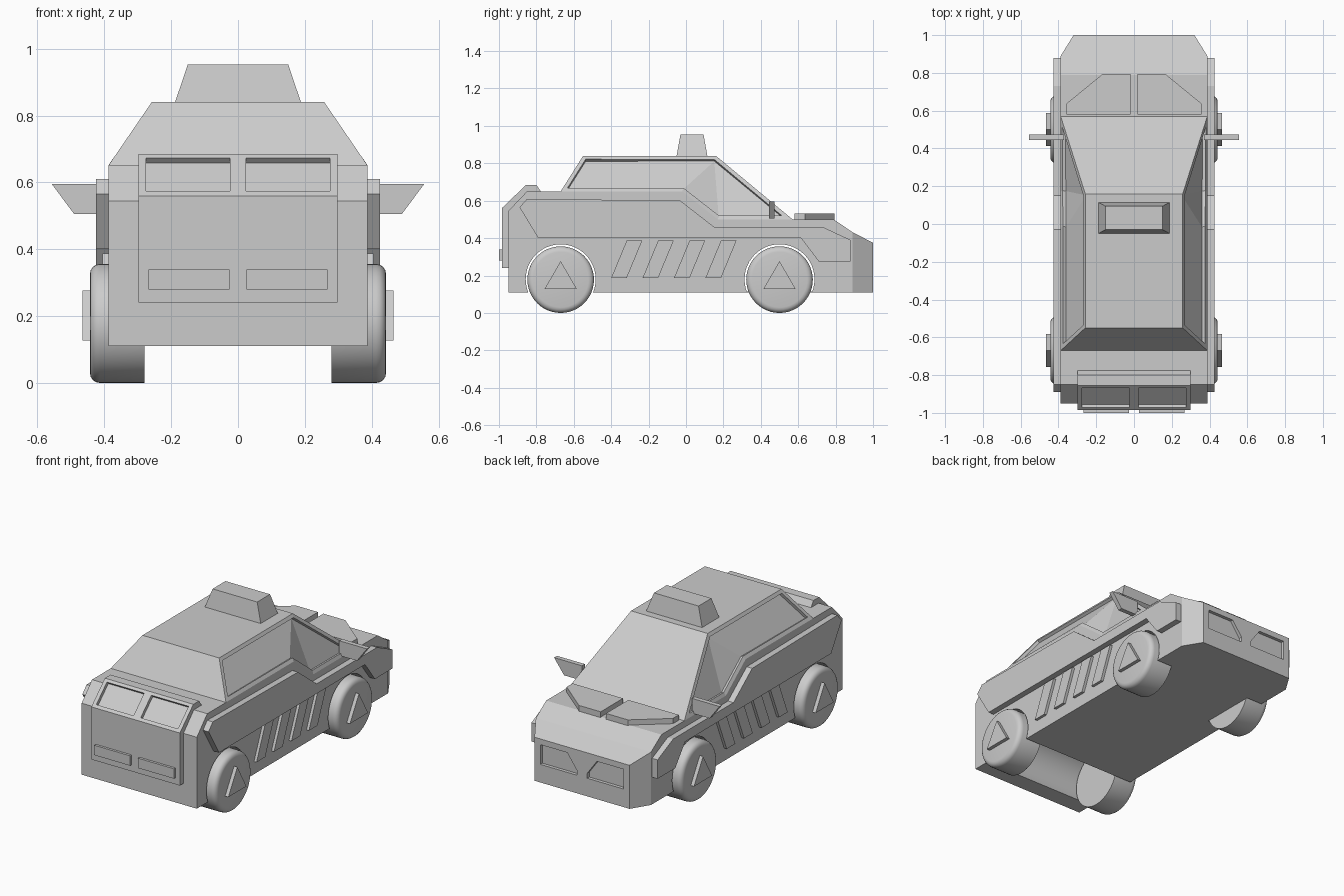
import bpy, bmesh, math
from mathutils import Matrix, Vector

if "Cube" in bpy.data.objects:
    bpy.data.objects.remove(bpy.data.objects["Cube"])


def finish(name, bm, mirror=False, smooth=False):
    bmesh.ops.recalc_face_normals(bm, faces=bm.faces[:])
    me = bpy.data.meshes.new(name)
    bm.to_mesh(me)
    bm.free()
    ob = bpy.data.objects.new(name, me)
    bpy.context.collection.objects.link(ob)
    bpy.ops.object.select_all(action='DESELECT')
    bpy.context.view_layer.objects.active = ob
    ob.select_set(True)
    if mirror:
        ob.modifiers.new("Mirror", 'MIRROR')
        bpy.ops.object.modifier_apply(modifier="Mirror")
    if smooth:
        bpy.ops.object.shade_smooth_by_angle(angle=math.radians(35))
    return ob


def prism(name, pts, axis, a, b, mirror=False):
    """Extrude a 2D outline along an axis from a to b."""
    def place(p, t):
        return {'x': (t, p[0], p[1]), 'y': (p[0], t, p[1]), 'z': (p[0], p[1], t)}[axis]
    bm = bmesh.new()
    lo = [bm.verts.new(place(p, a)) for p in pts]
    hi = [bm.verts.new(place(p, b)) for p in pts]
    bm.faces.new(lo)
    bm.faces.new(hi)
    for i in range(len(pts)):
        j = (i + 1) % len(pts)
        bm.faces.new((lo[i], lo[j], hi[j], hi[i]))
    return finish(name, bm, mirror)


def rect(x0, x1, y0, y1):
    return [(x0, y0), (x1, y0), (x1, y1), (x0, y1)]


def cylinder(name, y, z, r, x0, x1, bevel=0, mirror=False):
    bm = bmesh.new()
    mat = Matrix.Translation(((x0 + x1) / 2, y, z)) @ Matrix.Rotation(math.pi / 2, 4, 'Y')
    bmesh.ops.create_cone(bm, cap_ends=True, segments=48, radius1=r, radius2=r,
                          depth=x1 - x0, matrix=mat)
    if bevel:
        rim = [e for e in bm.edges if all(abs(v.co.x - x1) < 1e-4 for v in e.verts)]
        bmesh.ops.bevel(bm, geom=rim, offset=bevel, segments=4, profile=0.5, affect='EDGES')
    return finish(name, bm, mirror, smooth=True)


def cut(ob, cutter):
    cutter.hide_render = True
    mod = ob.modifiers.new("Cut", 'BOOLEAN')
    mod.operation = 'DIFFERENCE'
    mod.solver = 'EXACT'
    mod.object = cutter
    bpy.context.view_layer.objects.active = ob
    bpy.ops.object.modifier_apply(modifier="Cut")
    bpy.data.objects.remove(cutter)


# Body shell with cabin: one side's points (x, y, z), mirrored to the other side
W, R = 0.388, 0.258
P = {
    'rb': (W, -.95, .11), 'fb': (W, .89, .11), 'nb': (.32, 1, .11), 'nt': (.32, 1, .375),
    'ft': (W, .89, .432), 'h1': (W, .79, .5), 'D': (W, .57, .5), 'C': (W, .17, .5),
    'B': (W, -.02, .65), 'A': (W, -.67, .65), 'r1': (W, -.85, .65), 'r2': (W, -.95, .545),
    'R1': (R, -.55, .84), 'R2': (R, .16, .84),
}
bm = bmesh.new()
right = {k: bm.verts.new(p) for k, p in P.items()}
left = {k: bm.verts.new((-p[0], p[1], p[2])) for k, p in P.items()}
windows = []
for s in (right, left):
    bm.faces.new([s[k] for k in 'rb fb ft h1 D C B A r1 r2'.split()])
    bm.faces.new([s[k] for k in 'fb nb nt ft'.split()])
    windows.append([bm.faces.new([s[k] for k in keys.split()])
                    for keys in ('A B R2 R1', 'B C R2', 'C D R2')])
chain = 'rb fb nb nt ft h1 D R2 R1 A r1 r2'.split()
for a, b in zip(chain, chain[1:] + chain[:1]):
    bm.faces.new((right[a], right[b], left[b], left[a]))
bmesh.ops.recalc_face_normals(bm, faces=bm.faces[:])
# Recessed side windows
for fs in windows:
    bmesh.ops.inset_region(bm, faces=fs, thickness=0.022, depth=0, use_even_offset=True)
    bmesh.ops.inset_region(bm, faces=fs, thickness=0.001, depth=-0.018, use_even_offset=True)
body = finish("car_body", bm)

# Wheels, arches and triangular hubs
WZ, WR = 0.178, 0.178
for label, y in (("rear", -.67), ("front", .5)):
    cut(body, cylinder("arch_cutter", y, WZ + .002, .187, -.6, .6))
    cylinder(label + "_wheels", y, WZ, WR, .28, .443, bevel=.03, mirror=True)
    prism(label + "_hubs", [(y - .087, .127), (y + .087, .127), (y, .277)], 'x', .43, .465, True)
prism("front_underfloor", rect(-.28, .28, .3, .7), 'z', .11, .114)

# Headlight recesses in the nose
lamp = [(.28, .22), (.28, .34), (.10, .34), (.035, .25), (.035, .22)]
for s in (1, -1):
    cut(body, prism("lamp_cutter", [(s * x, z) for x, z in lamp], 'y', .98, 1.1))

# Raised side panels
prism("side_panel", [(-.89, .565), (-.85, .61), (-.03, .60), (.15, .46), (.73, .46), (.88, .39),
                     (.88, .275), (.71, .275), (.615, .40), (-.79, .40)], 'x', .37, .425, True)

# Slanted door slats
for i in range(4):
    y = -.40 + i * .168
    prism("door_slat_%d" % (i + 1), [(y, .187), (y + .083, .187), (y + .166, .387), (y + .083, .387)],
          'x', .37, .405, True)

# Tail hatch with two recessed panes and two lamps
hatch = prism("tail_hatch", [(-.985, .24), (-.985, .56), (-.855, .685), (-.80, .685),
                             (-.77, .64), (-.90, .50), (-.90, .24)], 'x', -.298, .298)
a, b, n = Vector((-.97, .574)), Vector((-.868, .672)), Vector((-.693, .721))
pane = [a - n * .02, a + n * .06, b + n * .06, b - n * .02]
for s in (1, -1):
    cut(hatch, prism("pane_cutter", [tuple(p) for p in pane], 'x', *sorted((s * .024, s * .275))))
prism("tail_lamps", rect(.026, .268, .28, .34), 'y', -1.0, -.97, True)

# Hood scoops
prism("hood_scoops", [(.018, .58), (.358, .58), (.358, .637), (.165, .795), (.018, .795)],
      'z', .49, .532, True)

# Wing mirrors
prism("wing_mirrors", [(.37, .595), (.557, .595), (.49, .505), (.37, .505)], 'y', .445, .473, True)

# Roof sign: tapered block
bm = bmesh.new()
bmesh.ops.create_cube(bm, size=1)
for v in bm.verts:
    top = v.co.z > 0
    v.co = (math.copysign(.15 if top else .19, v.co.x),
            .032 + math.copysign(.062 if top else .083, v.co.y), .953 if top else .835)
finish("roof_sign", bm)
